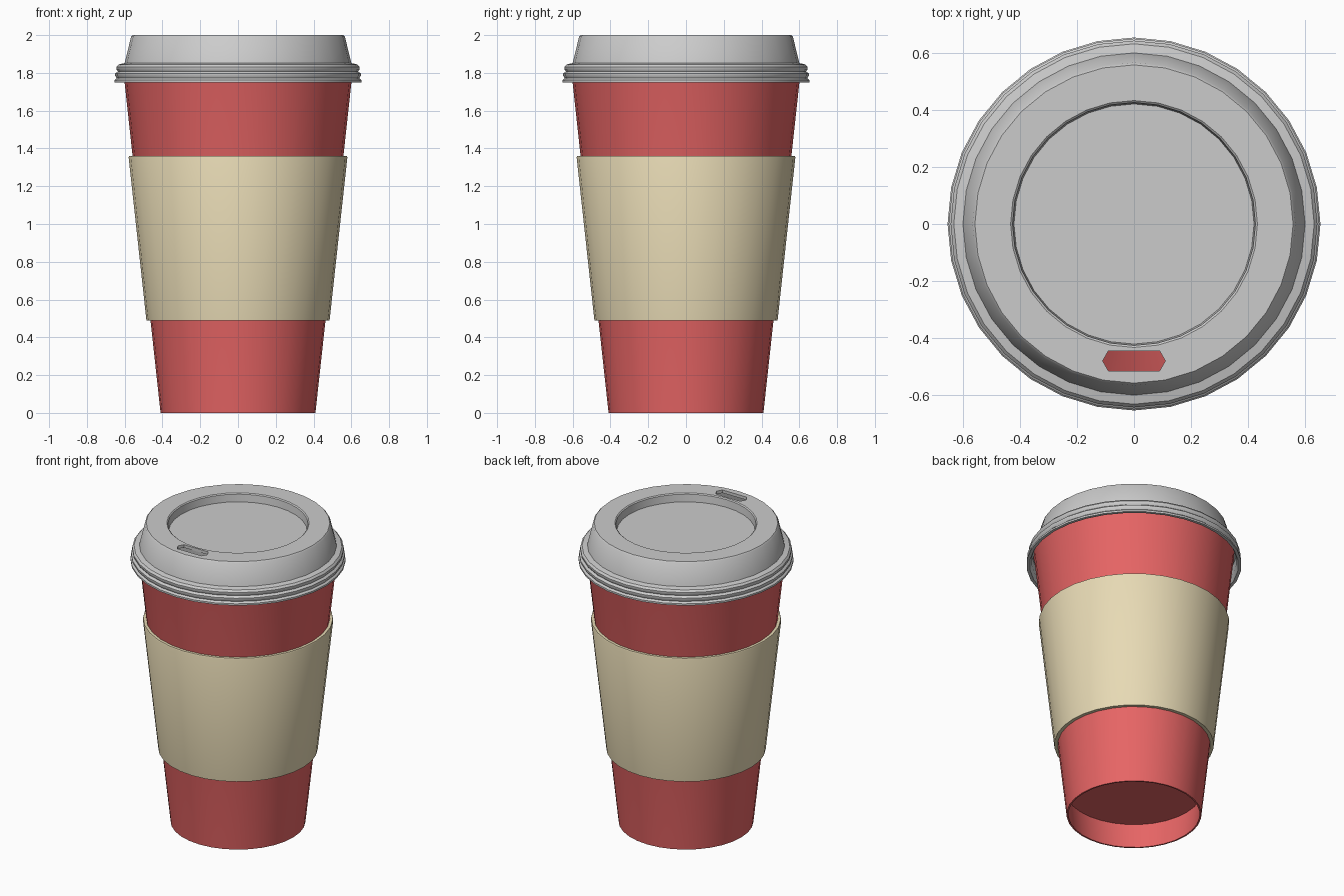
import bpy, bmesh
from math import cos, sin, pi, radians

if "Cube" in bpy.data.objects:
    bpy.data.objects.remove(bpy.data.objects["Cube"])

SIDES = 32


def material(name, color):
    mat = bpy.data.materials.new(name)
    mat.diffuse_color = (*color, 1)
    mat.use_nodes = True
    mat.node_tree.nodes["Principled BSDF"].inputs["Base Color"].default_value = mat.diffuse_color
    return mat


def mesh_object(name, bm, mat=None):
    bmesh.ops.recalc_face_normals(bm, faces=bm.faces)
    mesh = bpy.data.meshes.new(name)
    bm.to_mesh(mesh)
    bm.free()
    obj = bpy.data.objects.new(name, mesh)
    bpy.context.collection.objects.link(obj)
    if mat:
        mesh.materials.append(mat)
    return obj


def lathe(name, profile, mat=None, closed=False):
    """Spin (radius, z) points around z; open profiles get capped ends."""
    bm = bmesh.new()
    rings = [[bm.verts.new((r * cos(2 * pi * i / SIDES), r * sin(2 * pi * i / SIDES), z))
              for i in range(SIDES)] for r, z in profile]
    pairs = list(zip(rings, rings[1:]))
    if closed:
        pairs.append((rings[-1], rings[0]))
    else:
        bm.faces.new(rings[0])
        bm.faces.new(rings[-1])
    for a, b in pairs:
        for i in range(SIDES):
            j = (i + 1) % SIDES
            bm.faces.new((a[i], a[j], b[j], b[i]))
    return mesh_object(name, bm, mat)


def smooth(obj):
    bpy.ops.object.select_all(action='DESELECT')
    obj.select_set(True)
    bpy.context.view_layer.objects.active = obj
    bpy.ops.object.shade_smooth_by_angle(angle=radians(35))


red = material("red_paper", (0.8, 0.13, 0.13))
tan = material("tan_card", (0.8, 0.7, 0.46))

# Hollow tapered cup with a recessed base
cup = lathe("cup", [
    (0.418, 0.17), (0.40, 0.0), (0.41, 0.0), (0.606, 1.80), (0.612, 1.82),
    (0.603, 1.83), (0.594, 1.82), (0.592, 1.80), (0.412, 0.185)], red)

# Cardboard sleeve around the middle
sleeve = lathe("sleeve", [
    (0.463, 0.49), (0.485, 0.49), (0.579, 1.352), (0.576, 1.36), (0.557, 1.36)],
    tan, closed=True)

# Lid shell: outside from the skirt up to the sunken top, then the inside
lid = lathe("lid", [
    (0.635, 1.75), (0.654, 1.75), (0.654, 1.762), (0.642, 1.772),
    (0.650, 1.785), (0.650, 1.797), (0.636, 1.808), (0.643, 1.818),
    (0.643, 1.832), (0.632, 1.845), (0.600, 1.852), (0.566, 1.992),
    (0.558, 2.0), (0.433, 2.0), (0.426, 1.994), (0.421, 1.945)][::-1] + [
    (0.622, 1.775), (0.622, 1.835), (0.585, 1.842), (0.550, 1.98),
    (0.442, 1.98), (0.437, 1.93)])

# Sip hole cut through the lid's raised ring
bm = bmesh.new()
outline = [(-0.11, -0.48), (-0.09, -0.515), (0.09, -0.515),
           (0.11, -0.48), (0.09, -0.445), (-0.09, -0.445)]
low, high = [[bm.verts.new((x, y, z)) for x, y in outline] for z in (1.9, 2.1)]
bm.faces.new(low)
bm.faces.new(high)
for i in range(6):
    j = (i + 1) % 6
    bm.faces.new((low[i], low[j], high[j], high[i]))
cutter = mesh_object("sip_hole_cutter", bm)
cutter.hide_render = True
mod = lid.modifiers.new("sip_hole", 'BOOLEAN')
mod.operation = 'DIFFERENCE'
mod.solver = 'EXACT'
mod.object = cutter
bpy.context.view_layer.objects.active = lid
bpy.ops.object.modifier_apply(modifier=mod.name)
bpy.data.objects.remove(cutter)

for part in (cup, sleeve, lid):
    smooth(part)
